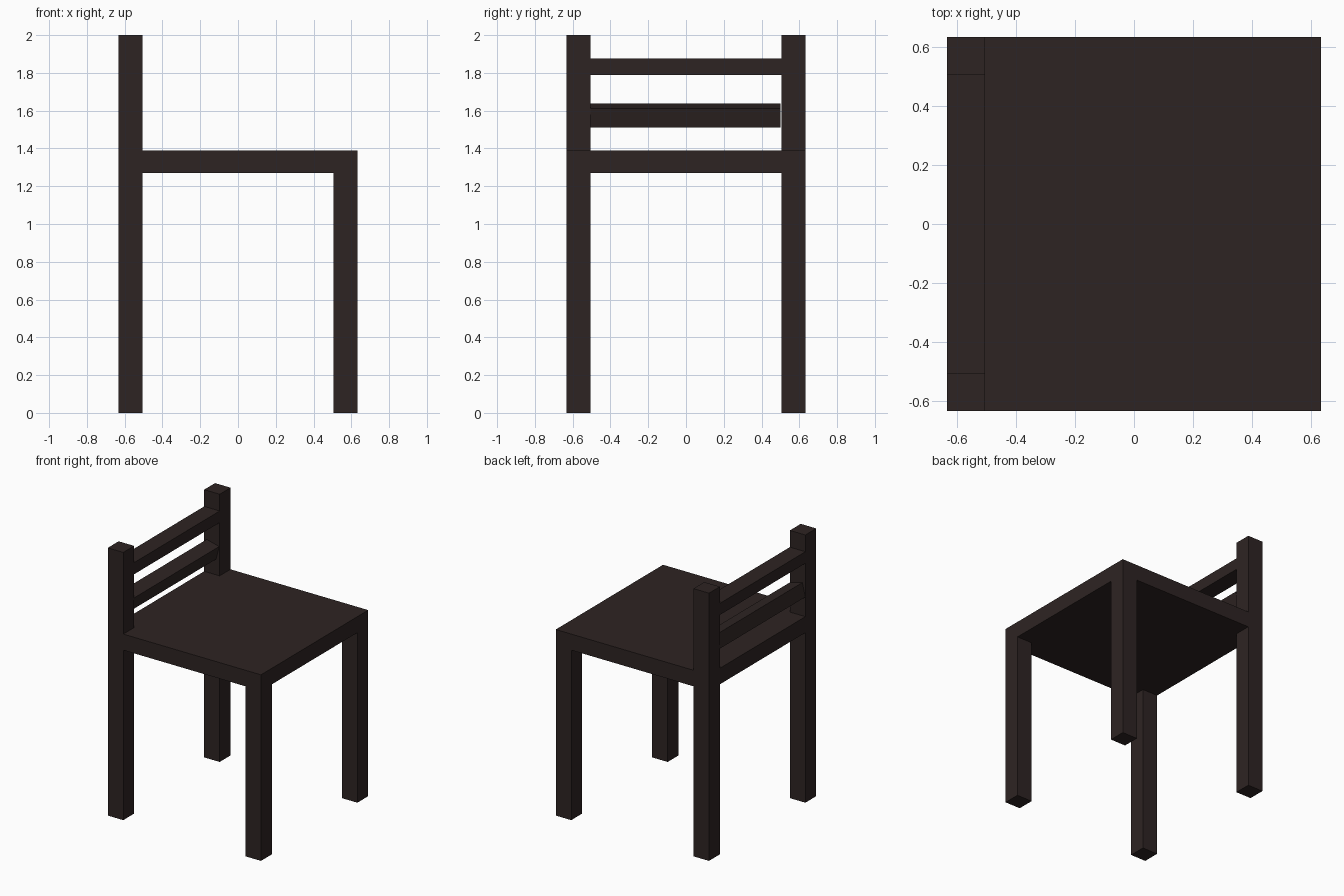
import bpy
import bmesh
import math

if "Cube" in bpy.data.objects:
    bpy.data.objects.remove(bpy.data.objects["Cube"])

H = 0.633            # half width of the chair
T = 0.128            # leg thickness
I = H - T            # inner face of the legs
SEAT_LOW, SEAT_TOP = 1.27, 1.39

wood = bpy.data.materials.new("dark brown wood")
wood.diffuse_color = (0.027, 0.0175, 0.0165, 1)
wood.use_nodes = True
wood.node_tree.nodes["Principled BSDF"].inputs["Base Color"].default_value = wood.diffuse_color


def finish(name, bm):
    bmesh.ops.recalc_face_normals(bm, faces=bm.faces)
    mesh = bpy.data.meshes.new(name)
    bm.to_mesh(mesh)
    bm.free()
    mesh.materials.append(wood)
    obj = bpy.data.objects.new(name, mesh)
    bpy.context.collection.objects.link(obj)
    return obj


def box(name, low, high, tilt=0.0):
    size = [b - a for a, b in zip(low, high)]
    bm = bmesh.new()
    bmesh.ops.create_cube(bm, size=1)
    bmesh.ops.scale(bm, vec=size, verts=bm.verts)
    obj = finish(name, bm)
    obj.location = [(a + b) / 2 for a, b in zip(low, high)]
    obj.rotation_euler.y = tilt
    return obj


# Legs: short ones under the seat, tall ones forming the back posts
for side, y in (("near", -H), ("far", I)):
    box(f"seat_leg_{side}", (I, y, 0), (H, y + T, SEAT_LOW))
    box(f"back_post_{side}", (-H, y, 0), (-I, y + T, 2))

# Seat: slab notched around the two back posts
outline = [(H, -H), (H, H), (-I, H), (-I, I), (-H, I), (-H, -I), (-I, -I), (-I, -H)]
bm = bmesh.new()
face = bm.faces.new([bm.verts.new((x, y, SEAT_LOW)) for x, y in outline])
top = bmesh.ops.extrude_face_region(bm, geom=[face])["geom"]
bmesh.ops.translate(bm, vec=(0, 0, SEAT_TOP - SEAT_LOW),
                    verts=[v for v in top if isinstance(v, bmesh.types.BMVert)])
finish("seat", bm)

# Backrest: level top rail and a tilted lower slat
box("top_rail", (-H, -I, 1.788), (-I, I, 1.875))
cx, cz, depth, height = -(H + I) / 2, 1.574, 0.106, 0.104
box("tilted_slat", (cx - depth / 2, -I, cz - height / 2),
    (cx + depth / 2, I - 0.006, cz + height / 2), tilt=math.radians(14))
